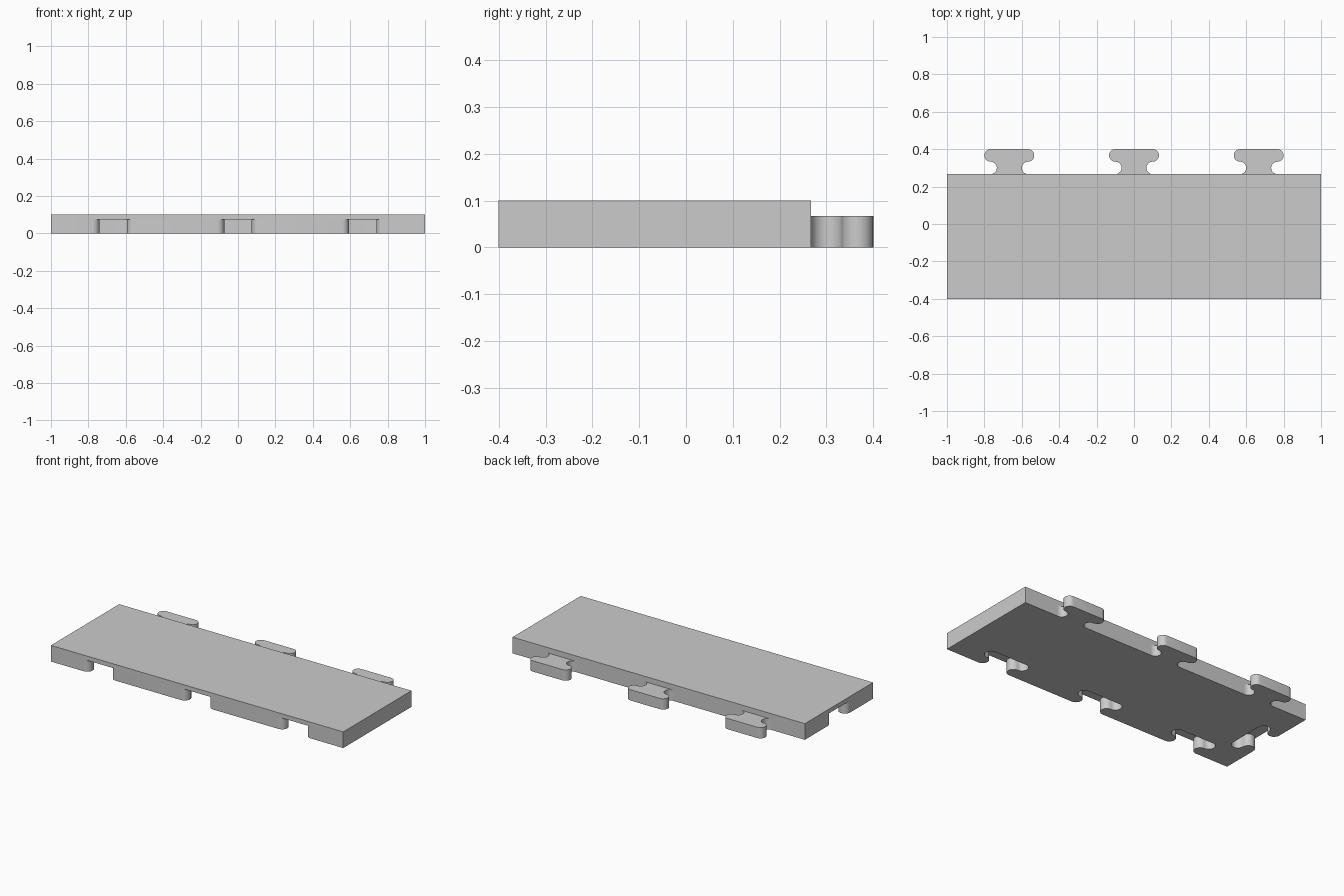
import bpy, bmesh, math
from mathutils import Matrix, Vector

cube = bpy.data.objects.get("Cube")
if cube:
    bpy.data.objects.remove(cube, do_unlink=True)

# One plain grey for the whole tile
grey = bpy.data.materials.new("plain_grey")
grey.use_nodes = True
grey.diffuse_color = (0.6, 0.6, 0.6, 1)
grey.node_tree.nodes["Principled BSDF"].inputs["Base Color"].default_value = (0.6, 0.6, 0.6, 1)

R = 1 / 30               # fillet radius of the connector
FRONT, BACK = -0.4, 0.8 / 3
THICK = 0.1
CENTRES = (-2 / 3, 0, 2 / 3)
STEPS = 14


def connector_outline():
    """T-shaped key along +y: waisted neck, rounded head, short root below y = 0."""
    side = [Vector((3 * R, -0.01))]
    for i in range(STEPS + 1):       # concave neck
        a = -math.pi / 2 - math.pi * i / STEPS
        side.append(Vector((3 * R + R * math.cos(a), R + R * math.sin(a))))
    for i in range(1, STEPS + 1):    # rounded head end
        a = -math.pi / 2 + math.pi * i / STEPS
        side.append(Vector((3 * R + R * math.cos(a), 3 * R + R * math.sin(a))))
    return side + [Vector((-p.x, p.y)) for p in reversed(side)]


def add_key(bm, place, size, z0, z1):
    """Extrude one connector outline, placed by a matrix."""
    verts = [bm.verts.new(place @ Vector((p.x * size, p.y * size, z0)))
             for p in connector_outline()]
    face = bm.faces.new(verts)
    top = bmesh.ops.extrude_face_region(bm, geom=[face])["geom"]
    bmesh.ops.translate(bm, vec=(0, 0, z1 - z0),
                        verts=[g for g in top if isinstance(g, bmesh.types.BMVert)])


def finish(bm, name):
    bmesh.ops.recalc_face_normals(bm, faces=bm.faces)
    mesh = bpy.data.meshes.new(name)
    bm.to_mesh(mesh)
    bm.free()
    mesh.materials.append(grey)
    obj = bpy.data.objects.new(name, mesh)
    bpy.context.collection.objects.link(obj)
    return obj


def activate(obj):
    bpy.ops.object.select_all(action="DESELECT")
    obj.select_set(True)
    bpy.context.view_layer.objects.active = obj


# Plate
bm = bmesh.new()
size = Vector((2, BACK - FRONT, THICK))
bmesh.ops.create_cube(bm, size=1, matrix=Matrix.Translation((0, (BACK + FRONT) / 2, THICK / 2))
                      @ Matrix.Diagonal(size).to_4x4())
plate = finish(bm, "plate")

# Sockets under the front edge and in the middle of one end, slightly larger than the tabs
bm = bmesh.new()
places = [Matrix.Translation((x, FRONT, 0)) for x in CENTRES]
places.append(Matrix.Translation((-1, (BACK + FRONT) / 2, 0)) @ Matrix.Rotation(-math.pi / 2, 4, "Z"))
for place in places:
    add_key(bm, place, 1.1, -0.05, 2 * R * 1.1)
cutter = finish(bm, "socket_cutter")
cutter.hide_render = True

cut = plate.modifiers.new("sockets", "BOOLEAN")
cut.operation = "DIFFERENCE"
cut.solver = "EXACT"
cut.object = cutter
activate(plate)
bpy.ops.object.modifier_apply(modifier=cut.name)
bpy.data.objects.remove(cutter, do_unlink=True)
bpy.ops.object.shade_smooth_by_angle(angle=math.radians(30))

# Tabs on the back edge
for x, name in zip(CENTRES, ("right_tab", "middle_tab", "left_tab")):
    bm = bmesh.new()
    add_key(bm, Matrix.Translation((x, BACK, 0)), 1, 0, 2 * R)
    activate(finish(bm, name))
    bpy.ops.object.shade_smooth_by_angle(angle=math.radians(30))
